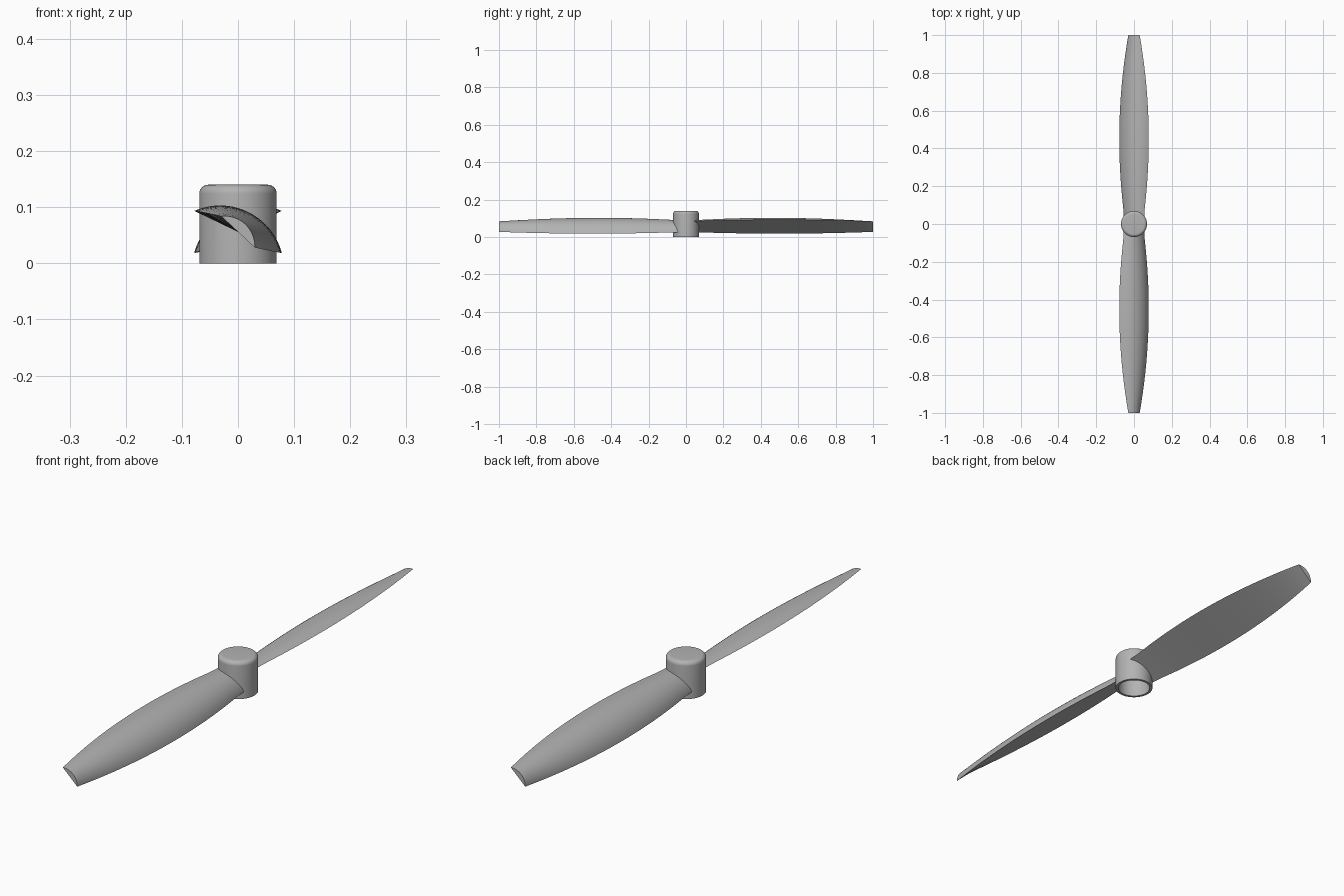
import bpy, bmesh, math
from mathutils import Vector, Matrix

if "Cube" in bpy.data.objects:
    bpy.data.objects.remove(bpy.data.objects["Cube"])

grey = bpy.data.materials.new("light_grey")
grey.use_nodes = True
colour = (0.45, 0.45, 0.45, 1)
grey.diffuse_color = colour
grey.node_tree.nodes["Principled BSDF"].inputs["Base Color"].default_value = colour

HUB_R, HUB_H, AXIS_Z = 0.069, 0.14, 0.056


def finish(bm, name):
    bmesh.ops.recalc_face_normals(bm, faces=bm.faces)
    mesh = bpy.data.meshes.new(name)
    bm.to_mesh(mesh)
    bm.free()
    mesh.materials.append(grey)
    obj = bpy.data.objects.new(name, mesh)
    bpy.context.collection.objects.link(obj)
    bpy.ops.object.select_all(action="DESELECT")
    obj.select_set(True)
    bpy.context.view_layer.objects.active = obj
    bpy.ops.object.shade_smooth_by_angle(angle=math.radians(35))
    return obj


# Hub: hollow cap with a rounded top rim, turned around z
def make_hub():
    inner, roof, fillet = 0.059, 0.122, 0.016
    profile = [(0, roof), (inner, roof), (inner, 0), (HUB_R, 0)]
    for i in range(9):
        a = math.pi / 2 * i / 8
        profile.append((HUB_R - fillet + fillet * math.cos(a),
                        HUB_H - fillet + fillet * math.sin(a)))
    profile.append((0, HUB_H))
    bm = bmesh.new()
    verts = [bm.verts.new((r, 0, z)) for r, z in profile]
    edges = [bm.edges.new(pair) for pair in zip(verts, verts[1:])]
    bmesh.ops.spin(bm, geom=verts + edges, cent=(0, 0, 0), axis=(0, 0, 1),
                   angle=math.tau, steps=64, use_duplicate=False)
    bmesh.ops.remove_doubles(bm, verts=bm.verts, dist=1e-5)
    finish(bm, "hub")


# Blade section: flat underside with a circular arc on top
def section(y, steps=20):
    half_x = 0.078 - 0.159 * (y - 0.45) ** 2
    half_z = 0.0375 - 0.038 * (y - 0.5) ** 2
    chord = Vector((half_x, -half_z))
    c = chord.length
    normal = Vector((half_z, half_x)) / c
    sag = 0.46 * c
    radius = (c * c + sag * sag) / (2 * sag)
    spread = math.asin(c / radius)
    points = []
    for i in range(steps + 1):
        a = spread * (2 * i / steps - 1)
        p = chord / c * radius * math.sin(a) + normal * (radius * math.cos(a) - radius + sag)
        points.append(p)
    return points


def make_blade(name, angle):
    bm = bmesh.new()
    rings = []
    count = 32
    for k in range(count + 1):
        y = 0.06 + 0.94 * k / count
        ring = []
        for p in section(y):
            # The root follows the inside of the hub wall
            depth = math.sqrt(max(0.064 ** 2 - p.x ** 2, 0.0004)) if k == 0 else y
            ring.append(bm.verts.new((p.x, -depth, AXIS_Z + p.y)))
        rings.append(ring)
    for a, b in zip(rings, rings[1:]):
        for i in range(len(a)):
            j = (i + 1) % len(a)
            bm.faces.new((a[i], a[j], b[j], b[i]))
    bm.faces.new(rings[0])
    bm.faces.new(rings[-1])
    bm.transform(Matrix.Rotation(angle, 4, "Z"))
    finish(bm, name)


make_hub()
make_blade("front_blade", 0)
make_blade("back_blade", math.pi)
